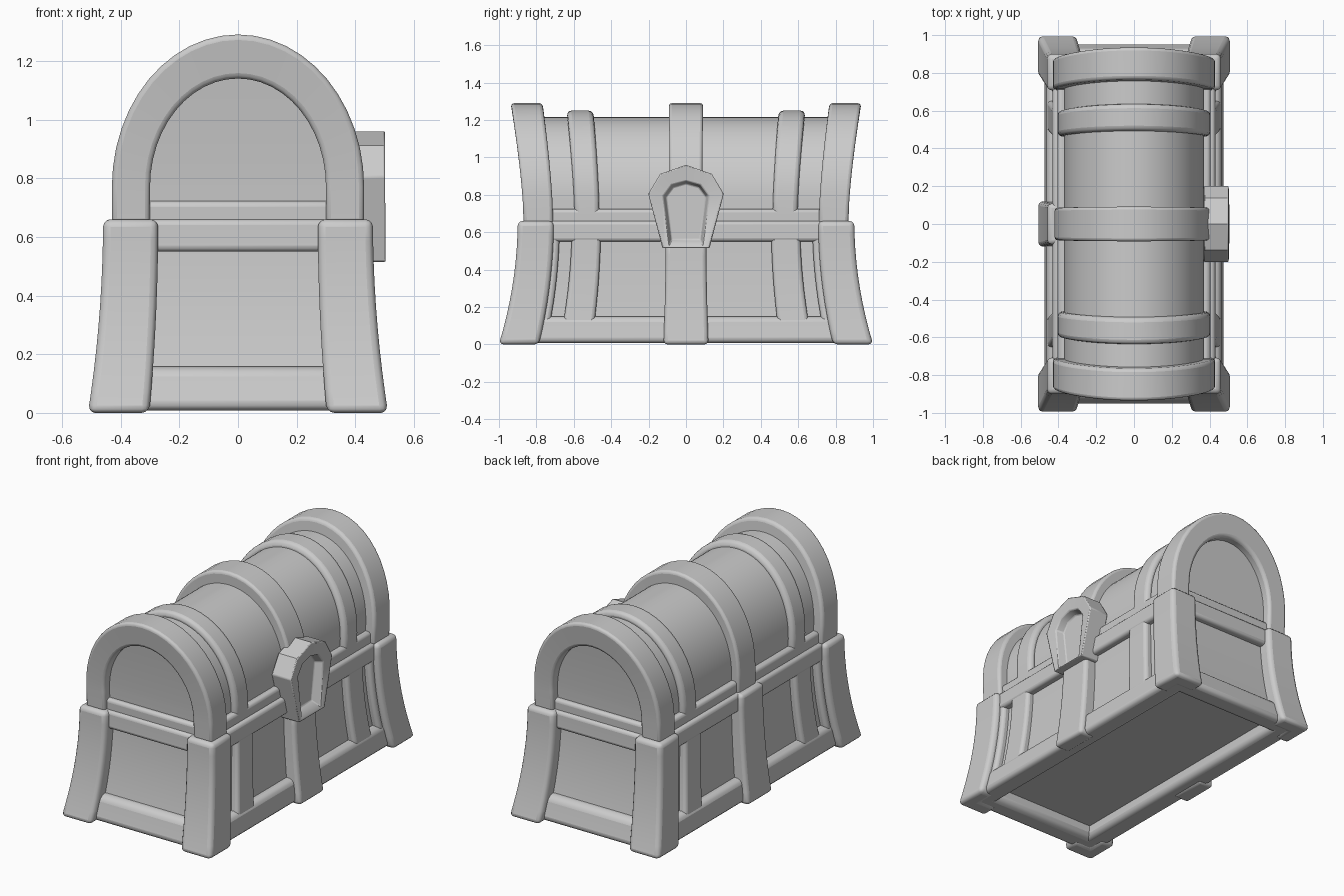
import bpy, bmesh, math

if "Cube" in bpy.data.objects:
    bpy.data.objects.remove(bpy.data.objects["Cube"])

SEAM = 0.66      # height where lid meets body


def warp(p):
    """Flare the body towards the floor and splay the lid towards its top."""
    x, y, z = p
    if z < SEAM:
        s = 1 + 0.112 * (1 - z / SEAM) ** 2
        return (x * s, y * s, z)
    return (x, y * (1 + 0.08 * ((z - SEAM) / 0.63) ** 1.5), z)


def loft(name, rings, bevel=0.02, segments=3):
    """Skin a list of equal rings, cap both ends, round the edges."""
    bm = bmesh.new()
    vs = [[bm.verts.new(warp(p)) for p in r] for r in rings]
    n = len(vs[0])
    for a, b in zip(vs, vs[1:]):
        for i in range(n):
            j = (i + 1) % n
            bm.faces.new((a[i], a[j], b[j], b[i]))
    bm.faces.new(vs[0])
    bm.faces.new(vs[-1])
    bmesh.ops.recalc_face_normals(bm, faces=bm.faces)
    me = bpy.data.meshes.new(name)
    bm.to_mesh(me)
    bm.free()
    ob = bpy.data.objects.new(name, me)
    bpy.context.collection.objects.link(ob)
    if bevel:
        m = ob.modifiers.new("Bevel", 'BEVEL')
        m.width = bevel
        m.segments = segments
        m.limit_method = 'ANGLE'
        m.angle_limit = math.radians(40)
    bpy.ops.object.select_all(action='DESELECT')
    ob.select_set(True)
    bpy.context.view_layer.objects.active = ob
    bpy.ops.object.shade_smooth_by_angle(angle=math.radians(38))
    return ob


def column(name, plan, z0, z1, bevel=0.02):
    """Raise a plan outline of (x, y) points from z0 to z1."""
    n = max(1, round((z1 - z0) / 0.07))
    zs = [z0 + (z1 - z0) * i / n for i in range(n + 1)]
    return loft(name, [[(x, y, z) for x, y in plan] for z in zs], bevel)


def box(name, x0, x1, y0, y1, z0, z1, bevel=0.02):
    return column(name, [(x0, y0), (x1, y0), (x1, y1), (x0, y1)], z0, z1, bevel)


def arch(w, top, base=0.645, spring=0.77, n=24):
    """Points (x, z) of an arch standing on short straight legs."""
    pts = [(w, base)]
    for i in range(n + 1):
        a = math.pi * i / n
        pts.append((w * math.cos(a), spring + (top - spring) * math.sin(a)))
    return pts + [(-w, base)]


def band(name, w_out, top_out, w_in, top_in, y0, y1, bevel):
    rings = [[(xo, y0, zo), (xo, y1, zo), (xi, y1, zi), (xi, y0, zi)]
             for (xo, zo), (xi, zi) in zip(arch(w_out, top_out), arch(w_in, top_in))]
    return loft(name, rings, bevel)


# Body core (its floor sits up inside the bottom rails) and barrel lid core
box("body_core", -0.385, 0.385, -0.82, 0.82, 0.08, SEAM, 0)
half = arch(0.37, 1.215, n=40)[:22]
rows = [(max(x, 0.004), z) for x, z in half]
loft("lid_core", [[(-x, -0.815, z), (x, -0.815, z), (x, 0.815, z), (-x, 0.815, z)]
                  for x, z in rows], 0)

# Lid bands
band("lid_centre_band", 0.42, 1.29, 0.35, 1.19, -0.085, 0.085, 0.016)
for s, side in ((-1, "front"), (1, "back")):
    band(f"lid_{side}_band", 0.405, 1.25, 0.35, 1.19, s * 0.462, s * 0.595, 0.025)
    band(f"lid_{side}_end_arch", 0.43, 1.29, 0.30, 1.14, s * 0.71, s * 0.868, 0.018)
    # Horizontal rails on the short ends
    box(f"{side}_lid_rail", -0.32, 0.32, s * 0.78, s * 0.845, SEAM - 0.02, 0.722)
    box(f"{side}_top_rail", -0.36, 0.36, s * 0.76, s * 0.865, 0.55, SEAM)
    box(f"{side}_bottom_rail", -0.40, 0.40, s * 0.735, s * 0.865, 0.008, 0.158, 0.035)

# Long sides: rails and stiles
for s, side in ((-1, "left"), (1, "right")):
    box(f"{side}_lid_rail", s * 0.33, s * 0.405, -0.80, 0.80, SEAM - 0.02, 0.725)
    box(f"{side}_top_rail", s * 0.33, s * 0.43, -0.82, 0.82, 0.55, SEAM)
    box(f"{side}_bottom_rail", s * 0.305, s * 0.43, -0.84, 0.84, 0.008, 0.15, 0.03)
    for t, end in ((-1, "front"), (1, "back")):
        box(f"{side}_{end}_stile", s * 0.35, s * 0.427, t * 0.455, t * 0.61, 0.09, 0.62)
        box(f"{side}_{end}_edge_stile", s * 0.35, s * 0.425, t * 0.675, t * 0.74, 0.09, 0.62)
        # Flared L-shaped corner posts
        plan = [(0.272, 0.90), (0.46, 0.90), (0.46, 0.707), (0.37, 0.707), (0.37, 0.80), (0.272, 0.80)]
        column(f"{side}_{end}_corner_post", [(s * x, t * y) for x, y in plan], 0, SEAM, 0.026)
    # Centre straps: the one under the lock is shorter
    box(f"{side}_centre_strap", s * 0.36, s * 0.458, -0.108, 0.108, 0, 0.54 if s > 0 else SEAM, 0.022)

# Lock plate with recessed keyhole panel
OUTER = [(0, 0.96), (0.135, 0.912), (0.20, 0.805), (0.125, 0.515)]
INNER = [(0, 0.875), (0.075, 0.855), (0.12, 0.795), (0.09, 0.53)]
FLOOR = [(0, 0.86), (0.068, 0.84), (0.106, 0.788), (0.076, 0.56)]


def outline(half_pts, x):
    full = half_pts + [(-y, z) for y, z in reversed(half_pts[1:])]
    return [(x, y, z) for y, z in full]


loft("lock_plate", [outline(OUTER, 0.37), outline(OUTER, 0.502),
                    outline(INNER, 0.495), outline(FLOOR, 0.445)], 0.006, 2)
